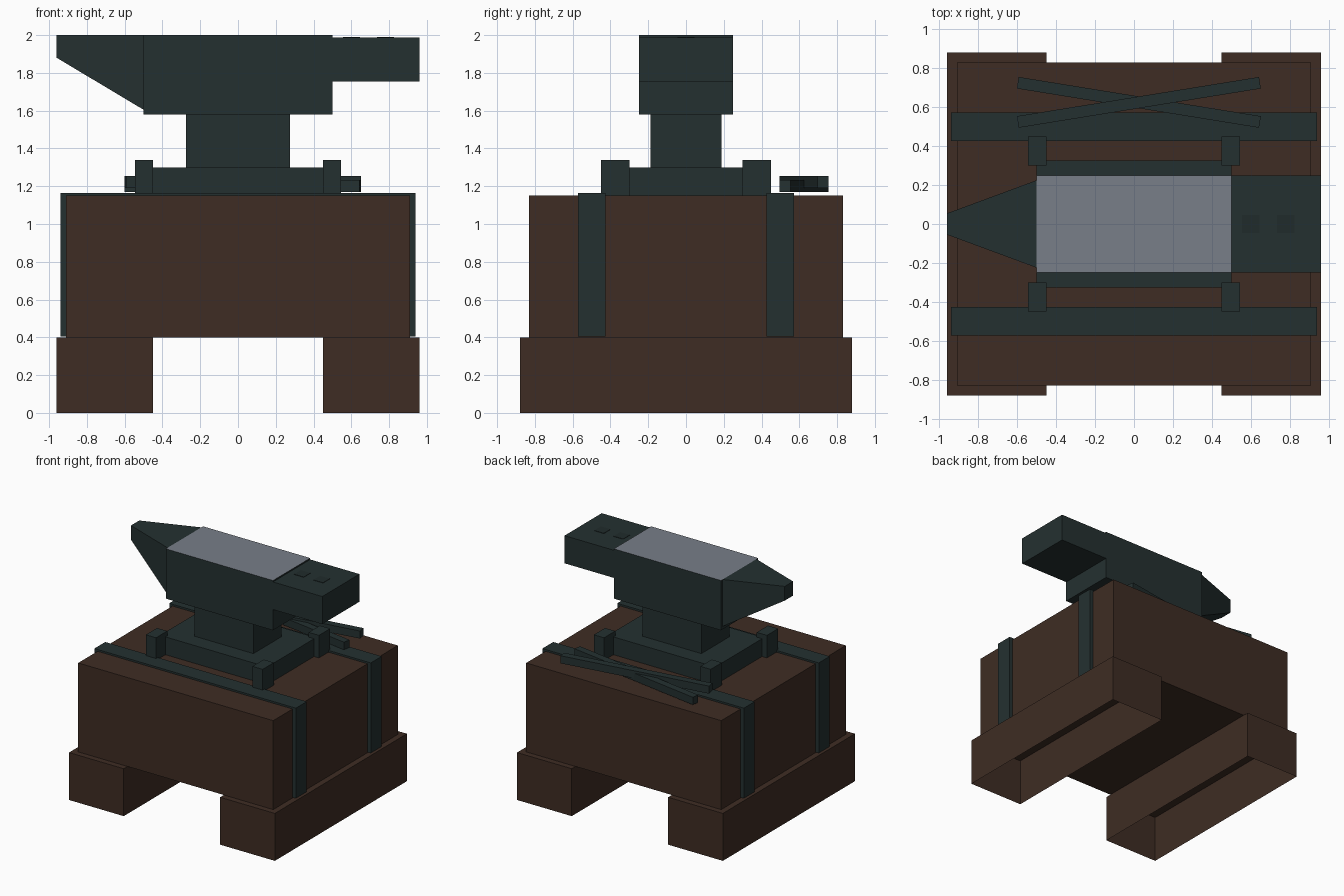
import bpy, bmesh, math
from mathutils import Matrix

if "Cube" in bpy.data.objects:
    bpy.data.objects.remove(bpy.data.objects["Cube"])


def material(name, r, g, b):
    lin = lambda c: ((c / 255 + 0.055) / 1.055) ** 2.4
    m = bpy.data.materials.new(name)
    m.diffuse_color = (lin(r), lin(g), lin(b), 1)
    m.use_nodes = True
    m.node_tree.nodes["Principled BSDF"].inputs["Base Color"].default_value = m.diffuse_color
    return m


WOOD = material("dark_brown_wood", 62, 44, 35)
IRON = material("dark_iron", 36, 48, 48)
STEEL = material("polished_steel", 120, 126, 136)
HOLE = material("hole_shadow_iron", 32, 43, 43)


def finish(name, bm, *mats):
    bmesh.ops.recalc_face_normals(bm, faces=bm.faces)
    me = bpy.data.meshes.new(name)
    bm.to_mesh(me)
    bm.free()
    for m in mats:
        me.materials.append(m)
    ob = bpy.data.objects.new(name, me)
    bpy.context.collection.objects.link(ob)
    return ob


def box_bm(x, y, z):
    """Box mesh from (min, max) ranges."""
    bm = bmesh.new()
    size = [r[1] - r[0] for r in (x, y, z)]
    mid = [(r[1] + r[0]) / 2 for r in (x, y, z)]
    bmesh.ops.create_cube(bm, size=1, matrix=Matrix.Translation(mid) @ Matrix.Diagonal((*size, 1)))
    return bm


def box(name, x, y, z, mat):
    return finish(name, box_bm(x, y, z), mat)


# Feet: hollow boxes open underneath
for side, x in (("left", (-0.96, -0.45)), ("right", (0.45, 0.96))):
    bm = box_bm(x, (-0.88, 0.88), (0, 0.4))
    bm.normal_update()
    under = [f for f in bm.faces if f.normal.z < -0.5]
    bmesh.ops.delete(bm, geom=under, context='FACES_ONLY')
    finish(side + "_foot", bm, WOOD)

# Wooden block
box("wood_block", (-0.91, 0.91), (-0.83, 0.83), (0.4, 1.15), WOOD)

# Iron straps folded over the block
STRAP = [(-0.94, 0.405), (-0.94, 1.165), (0.94, 1.165), (0.94, 0.405),
         (0.91, 0.405), (0.91, 1.15), (-0.91, 1.15), (-0.91, 0.405)]
for side, y0 in (("front", -0.572), ("back", 0.427)):
    bm = bmesh.new()
    face = bm.faces.new([bm.verts.new((x, y0, z)) for x, z in STRAP])
    ext = bmesh.ops.extrude_face_region(bm, geom=[face])
    new = [v for v in ext["geom"] if isinstance(v, bmesh.types.BMVert)]
    bmesh.ops.translate(bm, verts=new, vec=(0, 0.145, 0))
    if not face.is_valid or len(bm.faces) < 10:
        bm.faces.new([v for v in bm.verts if v not in new])
    finish(side + "_strap", bm, IRON)

# Anvil base, clamps at its corners, and waist
box("anvil_base", (-0.5, 0.5), (-0.325, 0.325), (1.15, 1.3), IRON)
for sx, nx in ((-1, "left"), (1, "right")):
    for sy, ny in ((-1, "front"), (1, "back")):
        box(f"{ny}_{nx}_clamp", sorted((sx * 0.45, sx * 0.545)),
            sorted((sy * 0.3, sy * 0.45)), (1.15, 1.34), IRON)
box("anvil_waist", (-0.275, 0.275), (-0.187, 0.187), (1.3, 1.58), IRON)

# Anvil body with a bright top face
bm = box_bm((-0.5, 0.5), (-0.248, 0.248), (1.58, 2.0))
bm.normal_update()
for f in bm.faces:
    f.material_index = 1 if f.normal.z > 0.5 else 0
finish("anvil_body", bm, IRON, STEEL)

# Heel with two shallow hole plates
box("anvil_heel", (0.5, 0.96), (-0.248, 0.248), (1.755, 1.988), IRON)
for i, x in enumerate((0.6, 0.78)):
    box(f"heel_hole_{i + 1}", (x - 0.045, x + 0.045), (-0.045, 0.045), (1.986, 1.991), HOLE)

# Horn: box tapered towards the tip
bm = box_bm((-0.96, -0.5), (-0.225, 0.225), (1.605, 2.0))
for v in bm.verts:
    if v.co.x < -0.9:
        v.co.y *= 0.055 / 0.225
        if v.co.z < 1.8:
            v.co.z = 1.88
finish("anvil_horn", bm, IRON)

# Crossed tongs lying on the block behind the anvil
for name, ang, z in (("lower_tong", -9.2, 1.202), ("upper_tong", 9.2, 1.222)):
    ob = box(name, (-0.63, 0.63), (-0.03, 0.03), (-0.032, 0.032), IRON)
    ob.location = (0.025, 0.625, z)
    ob.rotation_euler.z = math.radians(ang)
